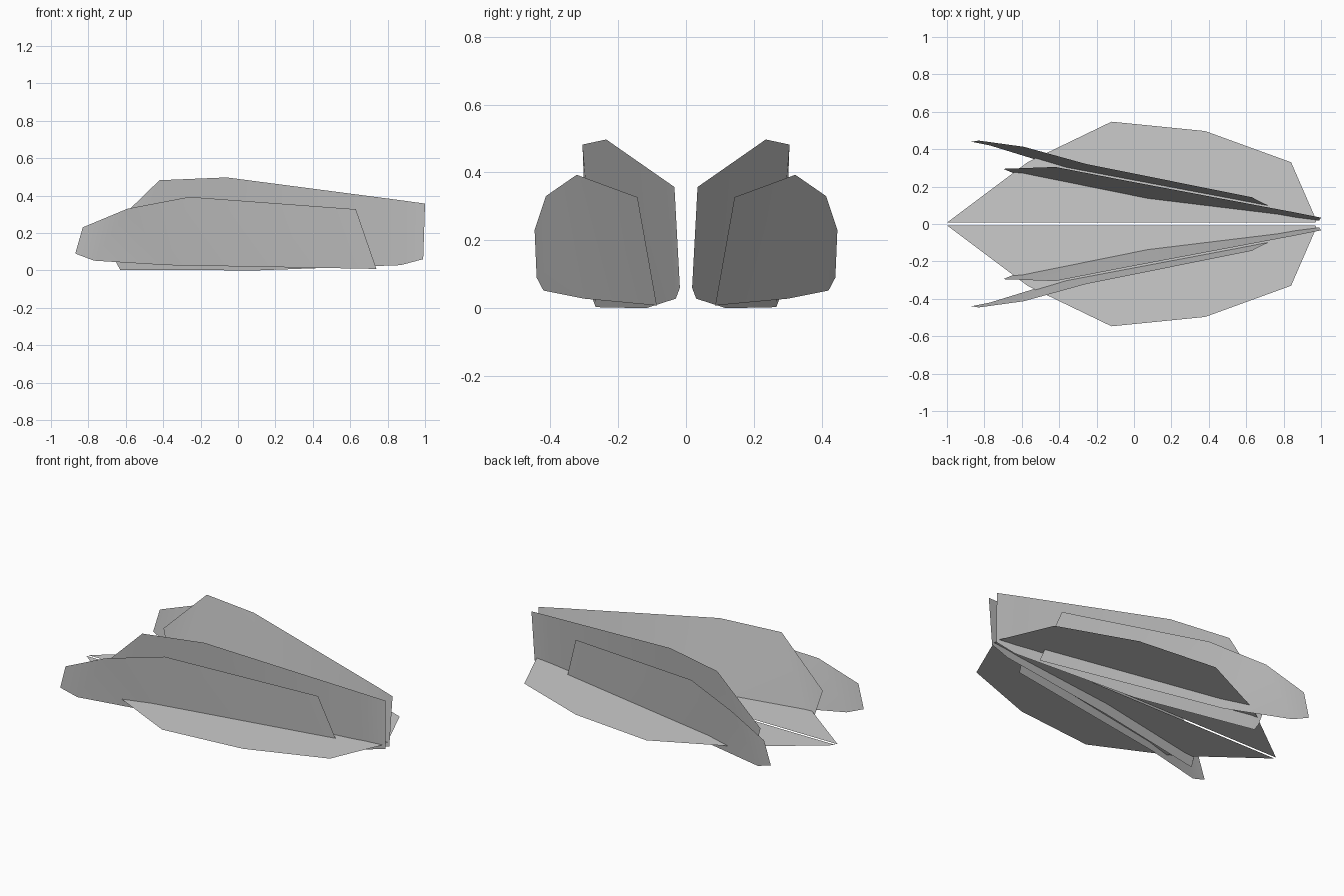
import bpy

if "Cube" in bpy.data.objects:
    bpy.data.objects.remove(bpy.data.objects["Cube"])


def sheet(name, verts, faces, smooth=False):
    """Thin sheet built on the +y side and mirrored to the -y side."""
    mesh = bpy.data.meshes.new(name)
    mesh.from_pydata(verts, [], faces)
    mesh.update()
    for p in mesh.polygons:
        p.use_smooth = smooth
    obj = bpy.data.objects.new(name, mesh)
    bpy.context.collection.objects.link(obj)
    mirror = obj.modifiers.new("Mirror", 'MIRROR')
    mirror.use_axis = (False, True, False)
    mirror.use_mirror_merge = False
    return obj


def strip(name, top, bottom):
    """Sheet of quads stretched between a top and a bottom edge."""
    n = len(top)
    faces = [(i, i + 1, n + i + 1, n + i) for i in range(n - 1)]
    return sheet(name, top + bottom, faces, smooth=True)


# flat horizontal leaves
leaf = [(-1, .007), (-.57, .33), (-.12, .547), (.38, .497), (.84, .33), (.975, .02), (.97, .007)]
sheet("flat_leaf", [(x, y, .08) for x, y in leaf], [tuple(reversed(range(len(leaf))))])

# tall inner fins
strip("inner_fin",
      [(-.70, .295, .21), (-.42, .305, .482), (-.06, .235, .497), (.87, .06, .375), (1, .034, .357)],
      [(-.65, .28, .04), (-.63, .266, .003), (.10, .118, 0), (.87, .03, .028), (.99, .018, .06)])

# low outer fins, slightly bowed
strip("outer_fin",
      [(-.83, .446, .23), (-.59, .413, .33), (-.26, .322, .393), (.63, .143, .327)],
      [(-.87, .44, .09), (-.77, .42, .052), (-.38, .30, .028), (.74, .086, .008)])
